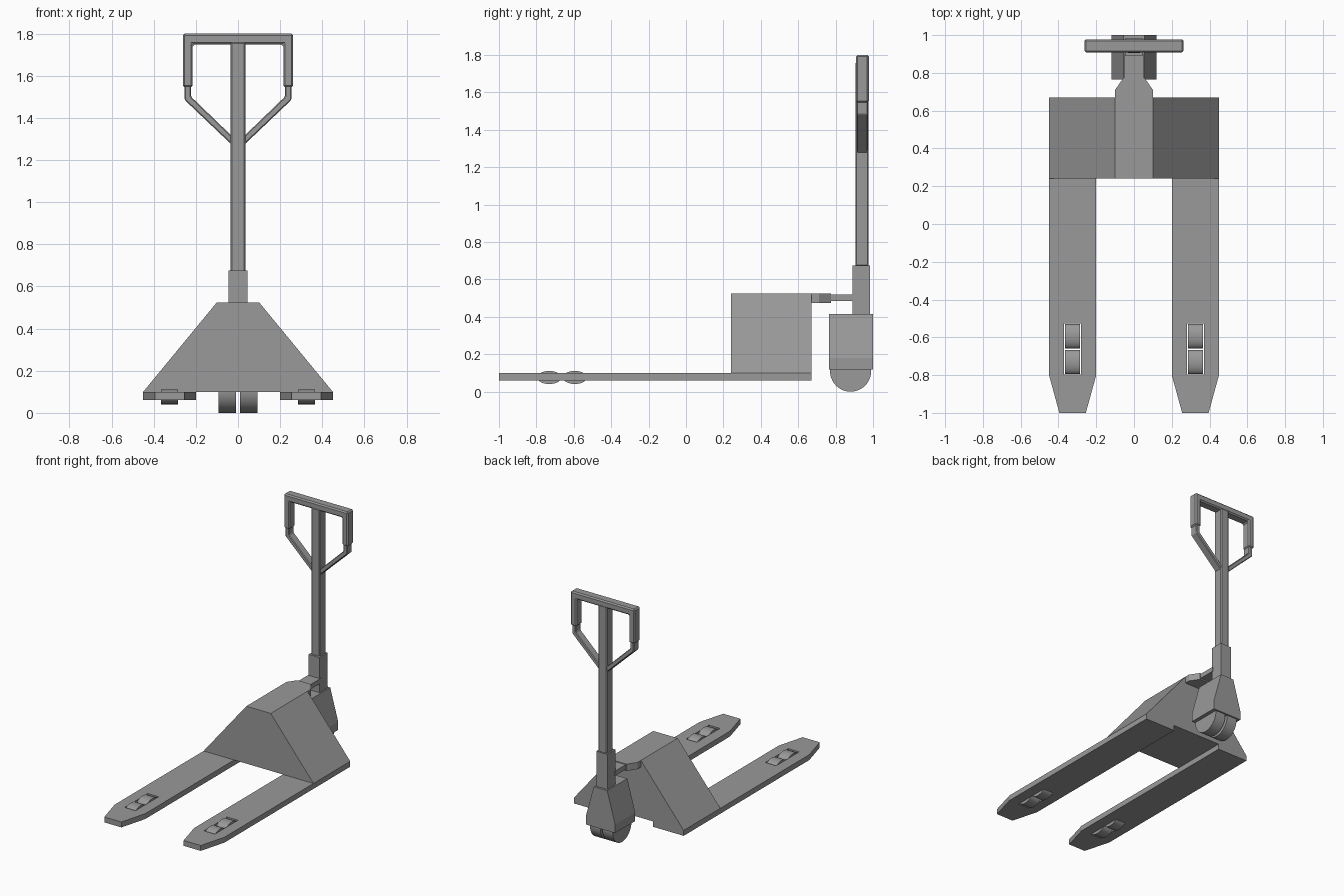
import bpy, bmesh, math
from mathutils import Vector, Matrix

cube = bpy.data.objects.get("Cube")
if cube:
    bpy.data.objects.remove(cube, do_unlink=True)

grey = bpy.data.materials.new("steel_grey")
grey.use_nodes = True
COLOUR = (0.32, 0.32, 0.32, 1)
grey.diffuse_color = COLOUR
grey.node_tree.nodes["Principled BSDF"].inputs["Base Color"].default_value = COLOUR


def prism(name, points, axis, low, high, bevel=0):
    """Extrude a 2D outline along one axis, from low to high."""
    place = {"x": lambda a, b, d: (d, a, b),
             "y": lambda a, b, d: (a, d, b),
             "z": lambda a, b, d: (a, b, d)}[axis]
    bm = bmesh.new()
    face = bm.faces.new([bm.verts.new(place(a, b, low)) for a, b in points])
    top = bmesh.ops.extrude_face_region(bm, geom=[face])
    move = Vector(place(0, 0, high - low))
    bmesh.ops.translate(bm, vec=move,
                        verts=[g for g in top["geom"] if isinstance(g, bmesh.types.BMVert)])
    bmesh.ops.recalc_face_normals(bm, faces=bm.faces)
    if bevel:
        bmesh.ops.bevel(bm, geom=list(bm.edges), offset=bevel, segments=1, affect="EDGES")
    mesh = bpy.data.meshes.new(name)
    bm.to_mesh(mesh)
    bm.free()
    mesh.materials.append(grey)
    obj = bpy.data.objects.new(name, mesh)
    bpy.context.collection.objects.link(obj)
    return obj


def box(name, x, y, z, bevel=0):
    return prism(name, [(x[0], y[0]), (x[1], y[0]), (x[1], y[1]), (x[0], y[1])], "z", *z, bevel)


def mirrored(points):
    """Close a right-hand outline with its mirror image."""
    return points + [(-a, b) for a, b in reversed(points)]


def roller(name, x, y, z, width, ry, rz):
    bpy.ops.mesh.primitive_cylinder_add(vertices=40, radius=1, depth=1)
    obj = bpy.context.object
    obj.name = name
    obj.data.transform(Matrix.Translation((x, y, z)) @ Matrix.Diagonal((width, ry, rz, 1))
                       @ Matrix.Rotation(math.pi / 2, 4, "Y"))
    obj.data.materials.append(grey)
    bpy.ops.object.shade_smooth_by_angle(angle=math.radians(35))
    return obj


# Forks with a slot for two load rollers each
for side, s in (("left", 1), ("right", -1)):
    cx = 0.325 * s
    outline = [(0.125, 0.67), (0.125, -0.8), (0.07, -1)]
    fork = prism(side + "_fork", [(cx + a, b) for a, b in mirrored(outline)], "z", 0.06, 0.1)
    cutter = box("slot_cutter", (cx - 0.045, cx + 0.045), (-0.797, -0.528), (0, 0.2))
    cutter.hide_render = True
    slot = fork.modifiers.new("slot", "BOOLEAN")
    slot.operation = "DIFFERENCE"
    slot.solver = "EXACT"
    slot.object = cutter
    bpy.context.view_layer.objects.active = fork
    bpy.ops.object.modifier_apply(modifier="slot")
    bpy.data.objects.remove(cutter, do_unlink=True)
    for end, y in (("front", -0.731), ("rear", -0.594)):
        roller(f"{side}_{end}_load_roller", cx, y, 0.076, 0.08, 0.064, 0.035)
    # Steering wheel under the housing
    roller(side + "_steering_wheel", 0.051 * s, 0.88, 0.11, 0.084, 0.11, 0.11)

# Sloped body and the tongue joining it to the steering post
prism("body", mirrored([(0.45, 0.1), (0.1, 0.525)]), "y", 0.24, 0.67)
prism("tongue", mirrored([(0.1, 0.66), (0.1, 0.71), (0.055, 0.775)]), "z", 0.475, 0.525)
box("tongue_link", (-0.05, 0.05), (0.76, 0.9), (0.485, 0.52))

# Steering housing and post
prism("steering_housing", mirrored([(0.12, 0.118), (0.12, 0.18), (0.055, 0.415)]), "y", 0.765, 1)
box("post_socket", (-0.045, 0.045), (0.89, 0.985), (0.41, 0.675))
box("post", (-0.035, 0.035), (0.905, 0.977), (0.67, 1.76), 0.006)

# Handle: an inverted U grip carried by two bent braces
prism("grip", mirrored([(0.215, 1.545), (0.262, 1.545), (0.262, 1.8)])[:3]
      + [(-0.262, 1.8), (-0.262, 1.545), (-0.215, 1.545), (-0.215, 1.748), (0.215, 1.748)],
      "y", 0.908, 0.978, 0.009)
for side, s in (("left", 1), ("right", -1)):
    brace = [(0.222, 1.56), (0.222, 1.5), (0.025, 1.31), (0.025, 1.268), (0.253, 1.485), (0.253, 1.56)]
    prism(side + "_brace", [(a * s, b) for a, b in brace], "y", 0.913, 0.972, 0.005)
